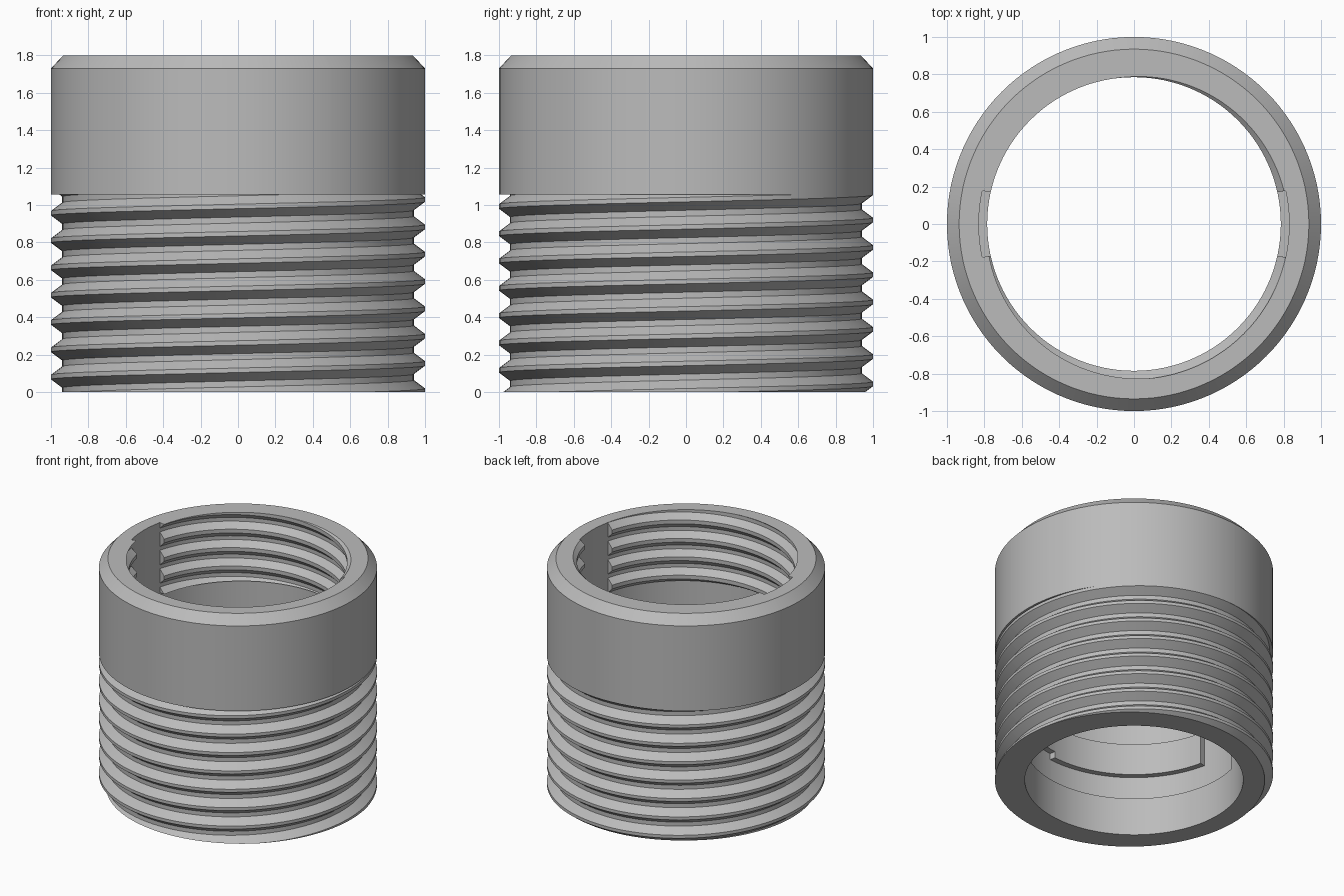
import bpy, bmesh, math

if "Cube" in bpy.data.objects:
    bpy.data.objects.remove(bpy.data.objects["Cube"], do_unlink=True)

PITCH = 0.146
BORE, RECESS = 0.785, 0.83      # bore radius, slot and thread-root radius
ROOT, RIM = 0.94, 1.0           # outer thread root and crest
THREAD_TOP, TOP, CHAMFER = 1.055, 1.8, 1.73
SLOT = 12.4                     # half angle of an entry slot, degrees
LOCK_START, LOCK_END = 96.5, 119.5

metal = bpy.data.materials.new("plain grey metal")
metal.use_nodes = True
grey = (0.5, 0.5, 0.5, 1.0)
metal.diffuse_color = grey
metal.node_tree.nodes["Principled BSDF"].inputs["Base Color"].default_value = grey

# Angle steps, with a tight pair at each slot and channel end for upright walls
angles = [3 * i for i in range(121)]
for start in (0, 180):
    for edge in (-SLOT, SLOT, LOCK_START, LOCK_END):
        angles += [(start + edge + e) % 360 for e in (-0.02, 0.02)]
angles.sort()


def within(deg, low, high):
    """True when deg lies in the range measured from either entry slot."""
    return any(low <= (deg - s + 90) % 360 - 90 <= high for s in (0, 180))


def sheet(name, count, point, floor=None, ceiling=None):
    """Sweep rows of (radius, height) round the axis; flatten beyond the limits.
    Each limit is (height, radius that the end cap reaches)."""
    bm = bmesh.new()
    grid = []
    for row in range(count):
        line = []
        for deg in angles:
            r, z = point(row, deg)
            a = math.radians(deg)
            line.append(bm.verts.new((r * math.cos(a), r * math.sin(a), z)))
        grid.append(line)
    for low, high in zip(grid, grid[1:]):
        for i in range(len(angles) - 1):
            bm.faces.new((low[i], low[i + 1], high[i + 1], high[i]))
    for limit, sign in ((floor, -1), (ceiling, 1)):
        if limit:
            z, r = limit
            bmesh.ops.bisect_plane(bm, geom=bm.verts[:] + bm.edges[:] + bm.faces[:],
                                   dist=1e-6, plane_co=(0, 0, z), plane_no=(0, 0, 1))
            for v in bm.verts:
                if (v.co.z - z) * sign > 1e-5:
                    scale = r / math.hypot(v.co.x, v.co.y)
                    v.co = (v.co.x * scale, v.co.y * scale, z)
    bmesh.ops.remove_doubles(bm, verts=bm.verts[:], dist=1e-5)
    bmesh.ops.dissolve_degenerate(bm, edges=bm.edges[:], dist=1e-6)
    mesh = bpy.data.meshes.new(name)
    bm.to_mesh(mesh)
    bm.free()
    mesh.materials.append(metal)
    mesh.shade_smooth()
    mesh.set_sharp_from_angle(angle=math.radians(30))
    obj = bpy.data.objects.new(name, mesh)
    bpy.context.collection.objects.link(obj)
    return obj


def lathe(name, profile):
    return sheet(name, len(profile), lambda row, deg: profile[row])


# Outer screw thread
outer_tooth = [(ROOT, -0.057), (RIM, -0.012), (RIM, 0.012), (ROOT, 0.057)]
outer_rows = [(r, z + k * PITCH) for k in range(-2, 9) for r, z in outer_tooth]


def outer_point(row, deg):
    r, z = outer_rows[row]
    return r, z + 0.08 + PITCH * ((deg - 180) / 360)


sheet("outer_thread", len(outer_rows), outer_point, (0, ROOT), (THREAD_TOP, ROOT))

# Plain collar with chamfered top, and the flat base ring
lathe("collar", [(ROOT, THREAD_TOP), (RIM, THREAD_TOP), (RIM, CHAMFER),
                 (0.935, TOP), (RECESS, TOP)])
lathe("base_ring", [(BORE, 0), (ROOT, 0)])

# Inner screw thread, interrupted by the two entry slots
RELIEF_TOP = 1.245
inner_groove = [(BORE, 0.058), (RECESS, 0.015), (RECESS, -0.015), (BORE, -0.058)]
inner_rows = [(r, z - k * PITCH) for k in range(-2, 6) for r, z in inner_groove]


def inner_point(row, deg):
    r, z = inner_rows[row]
    if within(deg, -SLOT, SLOT):
        r = RECESS
    return r, z + TOP + PITCH * (deg - 315) / 360


sheet("inner_thread", len(inner_rows), inner_point, (RELIEF_TOP, RECESS), (TOP, RECESS))

# Lower bore: relief, entry slots, turning channel with lock notch, plain mouth
bands = [
    (RELIEF_TOP, 0.75, lambda d: True),
    (0.75, 0.55, lambda d: within(d, -SLOT, SLOT)),
    (0.55, 0.50, lambda d: within(d, -SLOT, SLOT) or within(d, LOCK_START, LOCK_END)),
    (0.50, 0.30, lambda d: within(d, -SLOT, LOCK_END)),
    (0.30, 0.0, lambda d: False),
]


def bore_point(row, deg):
    band = bands[row // 2]
    return (RECESS if band[2](deg) else BORE), band[row % 2]


sheet("lower_bore", 2 * len(bands), bore_point)
